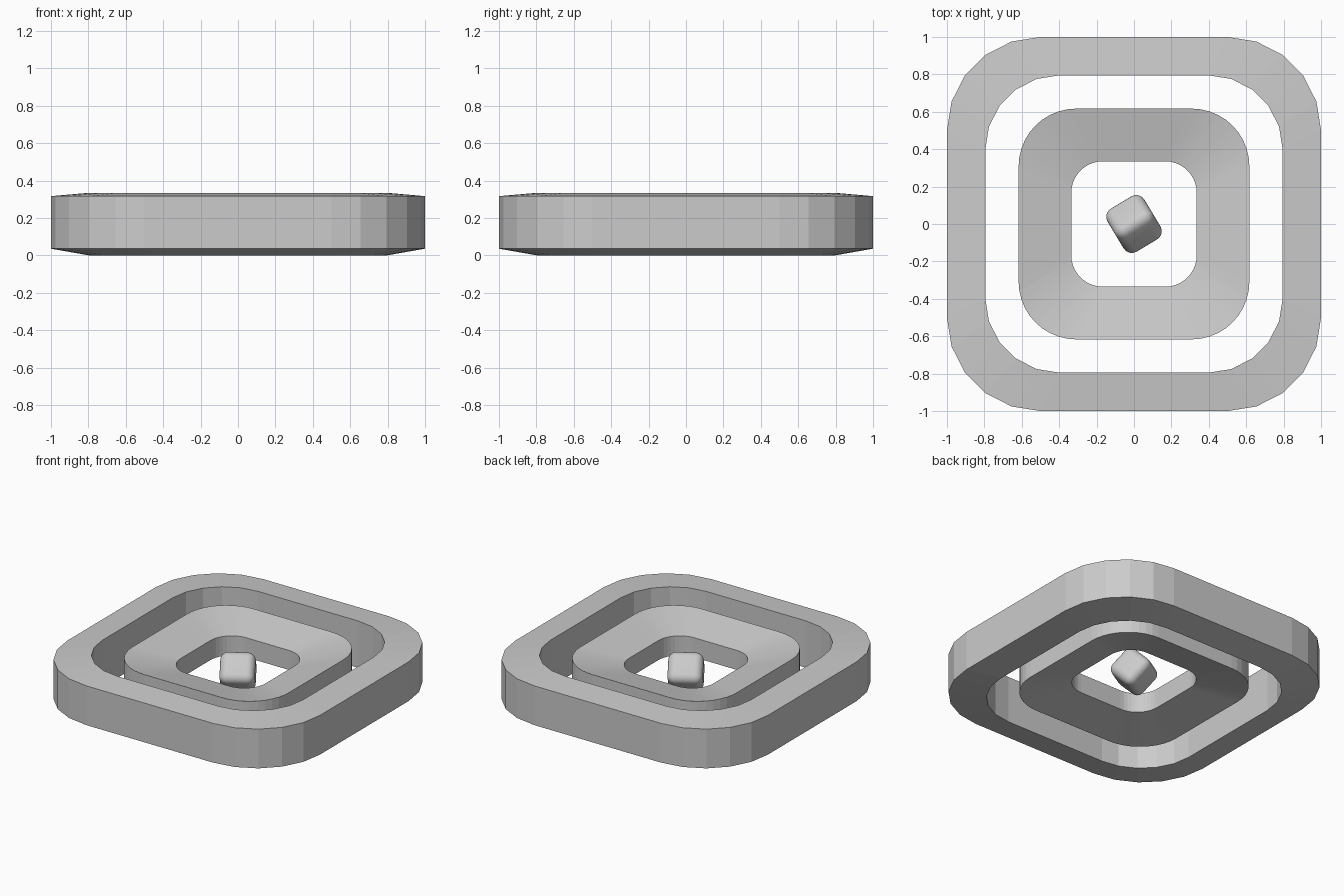
import bpy, bmesh
from math import sin, cos, pi, radians

if "Cube" in bpy.data.objects:
    bpy.data.objects.remove(bpy.data.objects["Cube"])


def rounded_square(half, segs):
    """Outline of a square whose corner radius is half its half-width."""
    r = half / 2
    pts = []
    for k, (sx, sy) in enumerate([(1, 1), (-1, 1), (-1, -1), (1, -1)]):
        for i in range(segs + 1):
            a = k * pi / 2 + i / segs * pi / 2
            pts.append((sx * r + r * cos(a), sy * r + r * sin(a)))
    return pts


def ring(name, profile, segs):
    """Sweep a closed (half-width, z) profile around a rounded square."""
    bm = bmesh.new()
    loops = [[bm.verts.new((x, y, z)) for x, y in rounded_square(h, segs)]
             for h, z in profile]
    n = len(loops[0])
    for a, b in zip(loops, loops[1:] + loops[:1]):
        for i in range(n):
            j = (i + 1) % n
            bm.faces.new((a[i], a[j], b[j], b[i]))
    bmesh.ops.recalc_face_normals(bm, faces=bm.faces)
    me = bpy.data.meshes.new(name)
    bm.to_mesh(me)
    bm.free()
    ob = bpy.data.objects.new(name, me)
    bpy.context.collection.objects.link(ob)
    return ob


# Outer ring: thicker towards its hole
ring("outer_ring", [(1, 0.036), (1, 0.317), (0.795, 0.335), (0.795, 0.0)], 5)

# Inner ring: thinner towards its hole
ring("inner_ring", [(0.617, 0.037), (0.617, 0.302), (0.335, 0.24), (0.335, 0.10)], 10)

# Rounded cube balanced on an edge in the centre
bpy.ops.mesh.primitive_cube_add(size=1, location=(0, 0, 0.17),
                                rotation=(radians(45), 0, radians(31)))
core = bpy.context.object
core.name = "centre_cube"
core.scale = (0.23, 0.22, 0.22)
bpy.ops.object.transform_apply(location=False, rotation=False, scale=True)
bev = core.modifiers.new("rounding", 'BEVEL')
bev.width = 0.052
bev.segments = 6
bpy.ops.object.shade_smooth()
